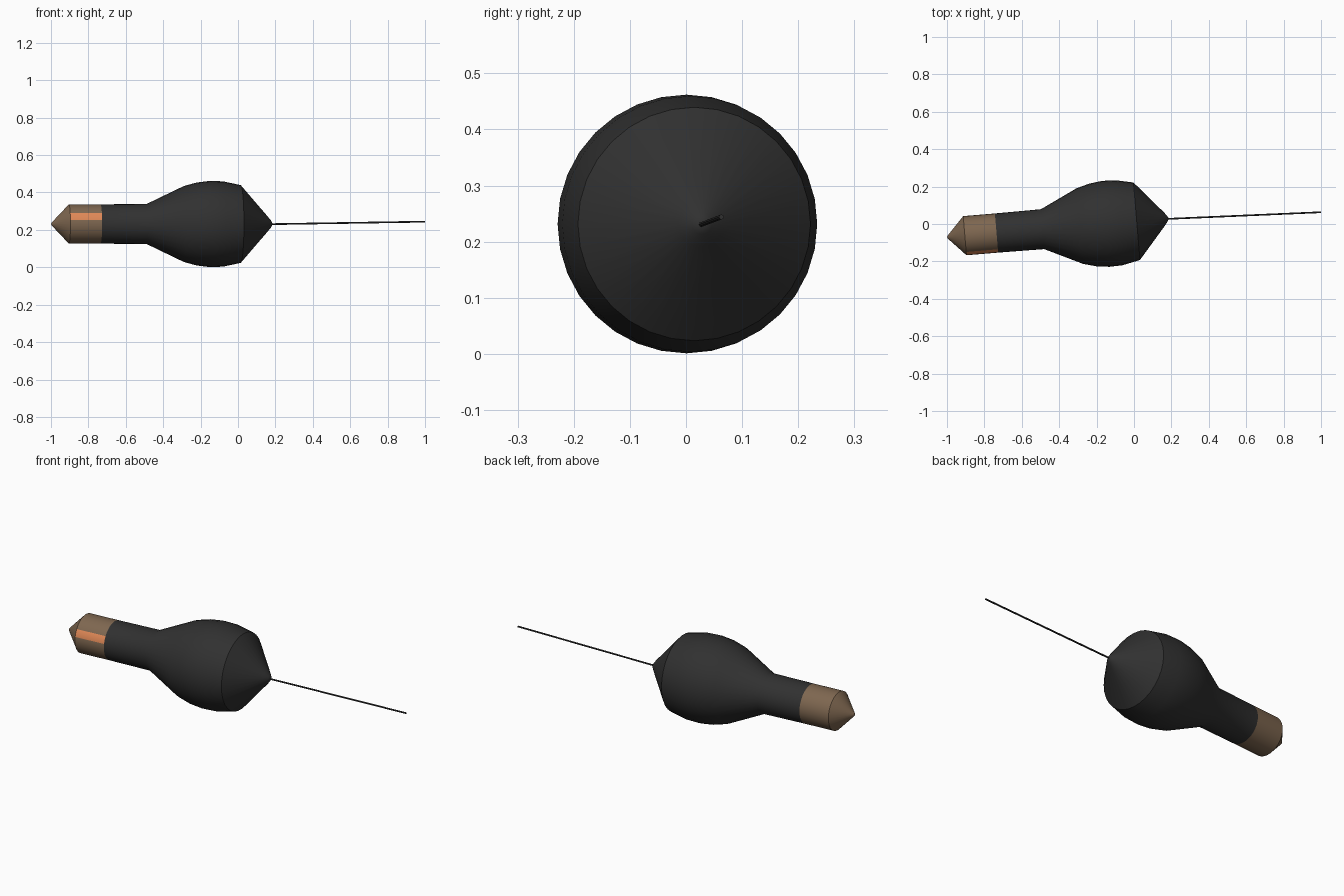
import bpy, bmesh, math
from mathutils import Vector

if "Cube" in bpy.data.objects:
    bpy.data.objects.remove(bpy.data.objects["Cube"])

SEG = 32
TILT = math.atan(0.084)
CENTRE = Vector((-0.16, 0, 0.2315))


def material(name, rgb):
    m = bpy.data.materials.new(name)
    m.diffuse_color = (*rgb, 1)
    m.use_nodes = True
    m.node_tree.nodes["Principled BSDF"].inputs["Base Color"].default_value = m.diffuse_color
    return m


DARK = material("dark rubber", (0.03, 0.03, 0.03))
BROWN = material("brown bronze", (0.21, 0.135, 0.08))
COPPER = material("bright copper", (0.75, 0.25, 0.095))


def lathe(name, profile, mats, seg, colour=None, caps=False):
    """Revolve (x, radius) points about the local x axis; zero radius makes a pole."""
    bm = bmesh.new()
    rings = []
    for x, r in profile:
        if r == 0:
            rings.append([bm.verts.new((x, 0, 0))] * seg)
        else:
            rings.append([bm.verts.new((x, -r * math.cos(2 * math.pi * i / seg),
                                        r * math.sin(2 * math.pi * i / seg)))
                          for i in range(seg)])
    for k in range(len(rings) - 1):
        for i in range(seg):
            j = (i + 1) % seg
            quad = [rings[k][i], rings[k][j], rings[k + 1][j], rings[k + 1][i]]
            face = bm.faces.new(list(dict.fromkeys(quad)))
            if colour:
                face.material_index = colour(k, i)
    if caps:
        bm.faces.new(rings[0])
        bm.faces.new(rings[-1])
    bmesh.ops.recalc_face_normals(bm, faces=bm.faces)
    mesh = bpy.data.meshes.new(name)
    bm.to_mesh(mesh)
    bm.free()
    for m in mats:
        mesh.materials.append(m)
    ob = bpy.data.objects.new(name, mesh)
    bpy.context.collection.objects.link(ob)
    bpy.ops.object.select_all(action='DESELECT')
    ob.select_set(True)
    bpy.context.view_layer.objects.active = ob
    bpy.ops.object.shade_smooth_by_angle(angle=math.radians(35))
    return ob


# bulbous body from the neck to the rounded nose
body = lathe("body", [(-0.577, 0.105), (-0.33, 0.107), (-0.13, 0.203), (-0.06, 0.222),
                      (0.01, 0.2305), (0.08, 0.228), (0.175, 0.208), (0.32, 0.04),
                      (0.338, 0.018), (0.348, 0)], [DARK], SEG)

# metal tail cap with a copper contact strip on the front
cap = lathe("tail_cap", [(-0.843, 0), (-0.837, 0.01), (-0.747, 0.105), (-0.577, 0.105)],
            [BROWN, COPPER], SEG,
            lambda k, i: 1 if k == 2 and i in (1, 2) else 0)

for part in (body, cap):
    part.location = CENTRE
    part.rotation_euler = (0, 0, TILT)

# thin wire leaving the nose
start, end = Vector((0.17, 0.027, 0.2305)), Vector((1.0, 0.063, 0.244))
wire = lathe("wire", [(0, 0.0045), ((end - start).length, 0.0045)], [DARK], 8, caps=True)
wire.location = start
wire.rotation_euler = (end - start).to_track_quat('X', 'Z').to_euler()
